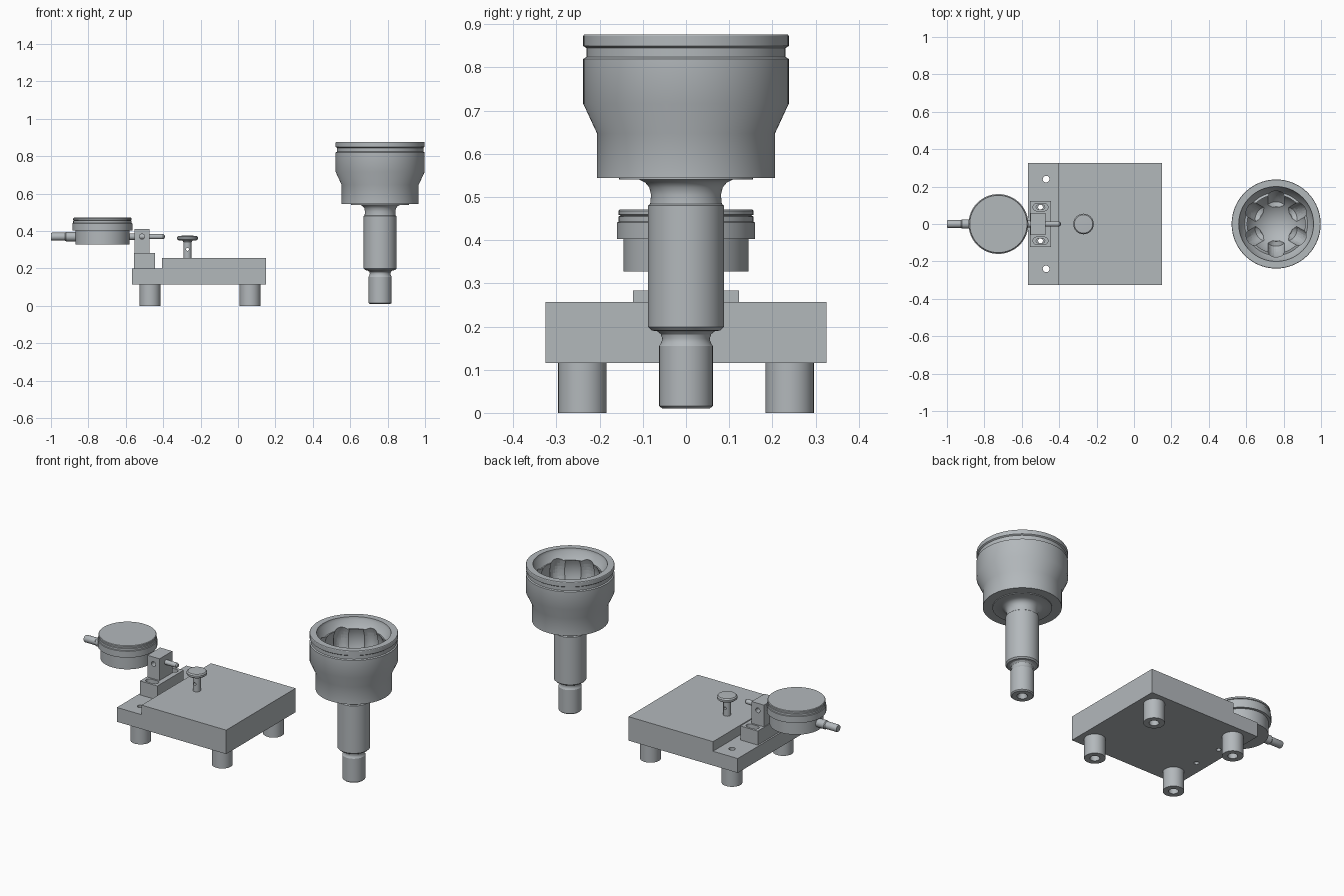
import bpy, bmesh, math
from mathutils import Vector, Matrix

if "Cube" in bpy.data.objects:
    bpy.data.objects.remove(bpy.data.objects["Cube"])

steel = bpy.data.materials.new("steel grey")
steel.diffuse_color = (0.45, 0.48, 0.50, 1)
steel.use_nodes = True
steel.node_tree.nodes["Principled BSDF"].inputs["Base Color"].default_value = steel.diffuse_color


def finish(bm, name, helper=False):
    bmesh.ops.remove_doubles(bm, verts=bm.verts, dist=1e-5)
    bmesh.ops.recalc_face_normals(bm, faces=bm.faces)
    me = bpy.data.meshes.new(name)
    bm.to_mesh(me)
    bm.free()
    me.materials.append(steel)
    ob = bpy.data.objects.new(name, me)
    bpy.context.collection.objects.link(ob)
    if helper:
        ob.hide_render = True
    return ob


def smooth(ob, angle=30):
    bpy.ops.object.select_all(action='DESELECT')
    ob.select_set(True)
    bpy.context.view_layer.objects.active = ob
    bpy.ops.object.shade_smooth_by_angle(angle=math.radians(angle))


def sweep_profile(bm, profile, matrix, n=48):
    """Spin a (radius, height) profile around z; closed at the axis."""
    rings = []
    for r, z in profile:
        rings.append([bm.verts.new(matrix @ Vector((r * math.cos(2 * math.pi * i / n),
                      r * math.sin(2 * math.pi * i / n), z))) for i in range(n)])
    for a, b in zip(rings, rings[1:]):
        for i in range(n):
            j = (i + 1) % n
            bm.faces.new((a[i], a[j], b[j], b[i]))


def lathe(name, profile, loc=(0, 0, 0), axis='Z', n=48, helper=False):
    rot = {'Z': Matrix(), 'X': Matrix.Rotation(math.pi / 2, 4, 'Y'),
           'Y': Matrix.Rotation(-math.pi / 2, 4, 'X')}[axis]
    bm = bmesh.new()
    sweep_profile(bm, profile, Matrix.Translation(loc) @ rot, n)
    ob = finish(bm, name, helper)
    if not helper:
        smooth(ob)
    return ob


def rod(name, r, a, b, loc=(0, 0, 0), axis='Z', n=24, helper=False):
    return lathe(name, [(0, a), (r, a), (r, b), (0, b)], loc, axis, n, helper)


def prism(name, outline, y0, y1, helper=False):
    """Extrude an x-z outline along y."""
    bm = bmesh.new()
    f = bm.faces.new([bm.verts.new((x, y0, z)) for x, z in outline])
    new = bmesh.ops.extrude_face_region(bm, geom=[f])['geom']
    bmesh.ops.translate(bm, vec=(0, y1 - y0, 0),
                        verts=[v for v in new if isinstance(v, bmesh.types.BMVert)])
    return finish(bm, name, helper)


def cut(ob, cutters, shade=True):
    for c in cutters:
        m = ob.modifiers.new("cut", 'BOOLEAN')
        m.operation, m.solver, m.object = 'DIFFERENCE', 'EXACT', c
        bpy.context.view_layer.objects.active = ob
        bpy.ops.object.modifier_apply(modifier=m.name)
        bpy.data.objects.remove(c, do_unlink=True)
    if shade:
        smooth(ob)


# Stepped base plate with screw holes
base = prism("base_plate", [(-.567, .115), (.15, .115), (.15, .257), (-.405, .257),
                            (-.405, .2), (-.567, .2)], -.325, .325)
holes = [rod("hole", .018, 0, .4, (-.47, s * .24, 0), helper=True) for s in (-1, 1)]
holes += [rod("hole", .013, 0, .4, (-.5, s * .09, 0), helper=True) for s in (-1, 1)]
cut(base, holes)

# Hollow feet (the bore passes right through)
for x in (-.47, .065):
    for s in (-1, 1):
        lathe("foot", [(.026, 0), (.056, 0), (.056, .115), (.026, .115), (.026, 0)],
              (x, s * .24, 0), n=32)

# Gauge bracket: slotted flange and upright clamp post
flange = prism("bracket_flange", [(-.557, .2), (-.443, .2), (-.443, .283), (-.557, .283)],
               -.123, .123)


def slot(y, half, r, z0, z1):
    bm = bmesh.new()
    pts = []
    for i in range(24):
        a = 2 * math.pi * (i + .5) / 24
        pts.append((-.5 + r * math.cos(a) + math.copysign(half, math.cos(a)), y + r * math.sin(a)))
    rings = [[bm.verts.new((x, yy, z)) for x, yy in pts] for z in (z0, z1)]
    bm.faces.new(rings[0])
    bm.faces.new(rings[1])
    for i in range(24):
        j = (i + 1) % 24
        bm.faces.new((rings[0][i], rings[0][j], rings[1][j], rings[1][i]))
    return finish(bm, "slot", True)


cut(flange, [slot(s * .09, .02, .02, .255, .4) for s in (-1, 1)]
    + [slot(s * .09, .011, .012, .1, .3) for s in (-1, 1)])
post = prism("clamp_post", [(-.553, .283), (-.473, .283), (-.473, .412), (-.553, .412)],
             -.06, .06)
cut(post, [rod("hole", .014, -.1, .1, (-.513, 0, .37), 'Y', helper=True)])

# Dial gauge: body, bezel, stem and measuring rod
lathe("gauge_body", [(0, .327), (.145, .327), (.145, .403), (.16, .403), (.16, .441),
                     (.156, .443), (.156, .455), (.15, .457), (.156, .459), (.156, .468),
                     (.153, .471), (0, .471)], (-.725, 0, 0), n=64)
lathe("gauge_stem", [(0, -1), (.019, -1), (.021, -.995), (.021, -.925), (.025, -.92),
                     (.025, -.86), (0, -.86)], (0, 0, .37), 'X', 24)
lathe("measuring_rod", [(0, -.6), (.018, -.6), (.018, -.545), (.014, -.54), (.014, -.40),
                        (.009, -.393), (0, -.39)], (0, 0, .37), 'X', 24)

# Locating knob with cross hole
knob = lathe("knob", [(0, .257), (.021, .257), (.021, .34), (.027, .348), (.048, .35),
                      (.055, .356), (.055, .367), (.049, .374), (0, .376)], (-.27, 0, 0), n=32)
cut(knob, [rod("hole", .008, -.1, .1, (-.27, 0, .302), 'Y', 16, True)])

# Joint housing: outer profile from shaft end to rim, then the ball cup
cx, zc, n_arc = .76, .755, 16
outer = [(0, .05), (.012, .045), (.028, .01), (.055, .01), (.062, .016), (.062, .155),
         (.057, .163), (.055, .172), (.058, .182), (.066, .189), (.08, .191), (.088, .199),
         (.088, .48), (.083, .484), (.081, .505), (.085, .522), (.094, .533), (.108, .54),
         (.155, .54), (.155, .544), (.206, .544), (.206, .647), (.238, .716), (.238, .82),
         (.231, .824), (.231, .845), (.238, .85), (.238, .873), (.236, .876)]
cup = [(.2, .876), (.198, .86), (.168, .82)]
a0 = math.acos(.155 / .17)
for i in range(n_arc + 1):
    a = a0 - (a0 + math.pi / 2) * i / n_arc
    cup.append((max(0, .17 * math.cos(a)), zc + .17 * math.sin(a)))
housing = lathe("joint_housing", outer + cup, (cx, 0, 0), n=96)


# Six curved ball tracks around the cup
def track(angle):
    bm = bmesh.new()
    rings, n = [], 24
    for i in range(19):
        a = math.radians(-58 + 6 * i)
        rad = Vector((math.cos(a), 0, math.sin(a)))
        centre = Vector((0, 0, zc)) + rad * .145
        r = .048 if i else .03
        rings.append([bm.verts.new(Matrix.Translation((cx, 0, 0)) @ Matrix.Rotation(angle, 4, 'Z')
                      @ (centre + rad * r * math.cos(t) + Vector((0, r * math.sin(t), 0))))
                      for t in (2 * math.pi * k / n for k in range(n))])
    for p, q in zip(rings, rings[1:]):
        for i in range(n):
            j = (i + 1) % n
            bm.faces.new((p[i], p[j], q[j], q[i]))
    bm.faces.new(rings[0])
    bm.faces.new(rings[-1])
    return finish(bm, "track", True)


cut(housing, [track(math.pi / 2 + k * math.pi / 3) for k in range(6)])
